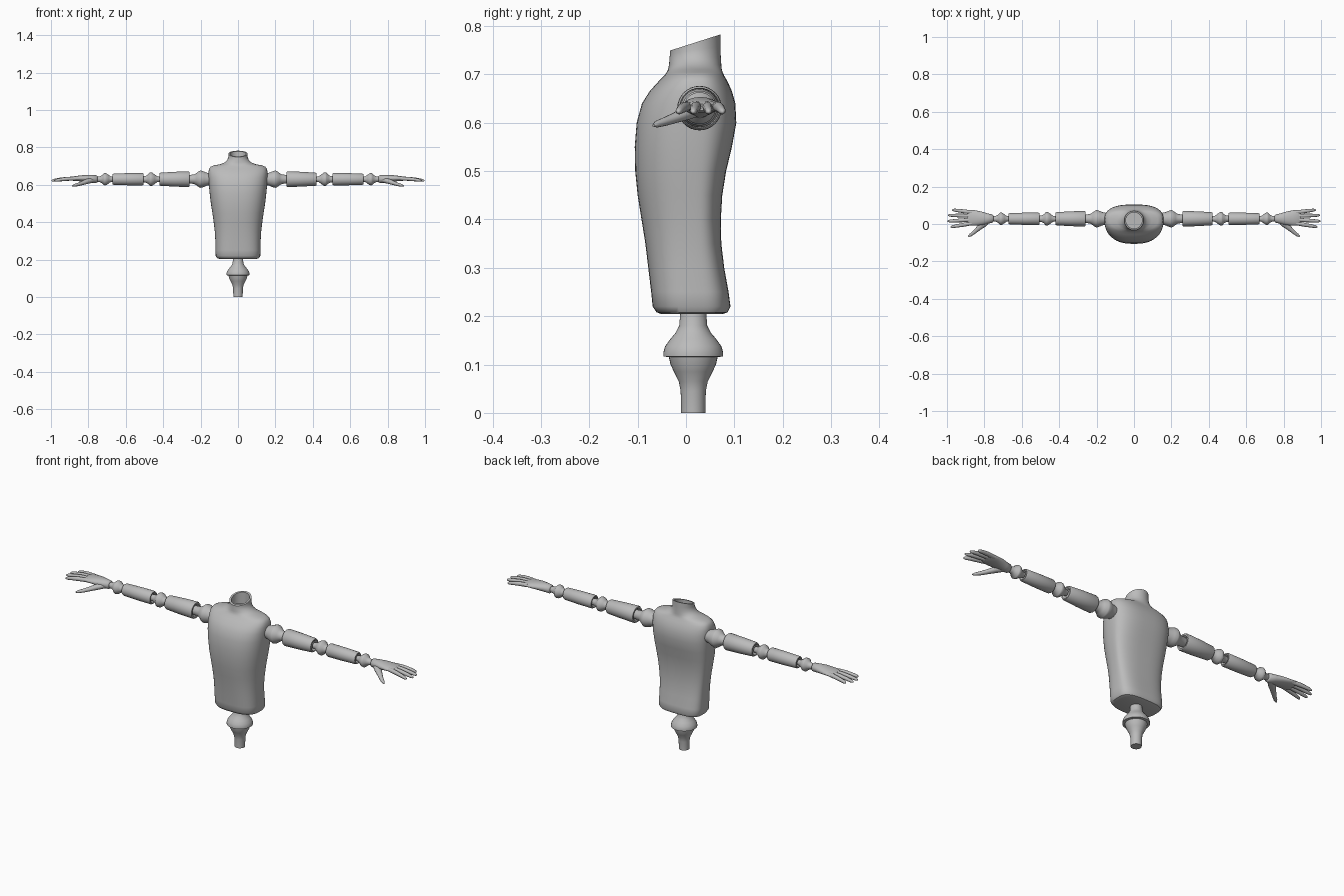
import bpy
import bmesh
import math
from mathutils import Vector

default_cube = bpy.data.objects.get("Cube")
if default_cube:
    bpy.data.objects.remove(default_cube, do_unlink=True)

ARM_Y, ARM_Z = 0.028, 0.63

grey = bpy.data.materials.new("plain grey")
grey.use_nodes = True
grey.diffuse_color = (0.5, 0.5, 0.5, 1)
shader = grey.node_tree.nodes["Principled BSDF"]
shader.inputs["Base Color"].default_value = grey.diffuse_color
shader.inputs["Roughness"].default_value = 0.6


def skin(name, rings, sharp=40):
    """Bridge a list of closed point rings, cap both ends, shade smoothly."""
    bm = bmesh.new()
    loops = [[bm.verts.new(p) for p in ring] for ring in rings]
    count = len(loops[0])
    for low, high in zip(loops, loops[1:]):
        for i in range(count):
            j = (i + 1) % count
            bm.faces.new((low[i], low[j], high[j], high[i]))
    bm.faces.new(loops[0])
    bm.faces.new(loops[-1])
    bmesh.ops.recalc_face_normals(bm, faces=bm.faces)
    mesh = bpy.data.meshes.new(name)
    bm.to_mesh(mesh)
    bm.free()
    mesh.polygons.foreach_set("use_smooth", [True] * len(mesh.polygons))
    mesh.set_sharp_from_angle(angle=math.radians(sharp))
    mesh.materials.append(grey)
    obj = bpy.data.objects.new(name, mesh)
    bpy.context.collection.objects.link(obj)
    return obj


def circle(count):
    return [(math.cos(a), math.sin(a))
            for a in (2 * math.pi * i / count for i in range(count))]


def turned(name, profile, centre, axis, side=1, count=32):
    """Lathe a (position, radius) profile along the x or z axis."""
    rings = []
    for pos, radius in profile:
        if axis == "x":
            ring = [(side * pos, centre[0] + radius * c, centre[1] + radius * s)
                    for c, s in circle(count)]
        else:
            ring = [(centre[0] + radius * c, centre[1] + radius * s, pos)
                    for c, s in circle(count)]
        rings.append(ring)
    return skin(name, rings)


def sweep(name, path, side, count=16):
    """Oval rings (x, y, z, half width, half thickness) along a path."""
    points = [Vector(p[:3]) for p in path]
    rings = []
    for i, (point, spec) in enumerate(zip(points, path)):
        tangent = points[min(i + 1, len(points) - 1)] - points[max(i - 1, 0)]
        across = Vector((0, 0, 1)).cross(tangent).normalized()
        up = tangent.cross(across).normalized()
        ring = []
        for c, s in circle(count):
            p = point + across * c * spec[3] + up * s * spec[4]
            ring.append((side * p.x, p.y, p.z))
        rings.append(ring)
    return skin(name, rings, sharp=60)


def oval(z, half_width, front, back, power, tilt=0):
    """Rounded body section, flatter at the back than at the front."""
    middle = 0.02
    ring = []
    for c, s in circle(64):
        p = power + 0.5 * (power - 2) if s > 0 else power
        reach = back - middle if s > 0 else middle - front
        x = half_width * math.copysign(abs(c) ** (2 / p), c)
        y = middle + reach * math.copysign(abs(s) ** (2 / p), s)
        ring.append((x, y, z + tilt * (y - middle)))
    return ring


# Torso, shoulders and slanted hollow neck
body = [
    (0.204, 0.100, -0.050, 0.075, 2.8),
    (0.208, 0.112, -0.061, 0.086, 2.8),
    (0.220, 0.119, -0.069, 0.092, 2.8),
    (0.250, 0.120, -0.072, 0.088, 2.8),
    (0.300, 0.121, -0.078, 0.079, 2.7),
    (0.350, 0.124, -0.084, 0.073, 2.6),
    (0.400, 0.130, -0.092, 0.072, 2.5),
    (0.450, 0.137, -0.100, 0.075, 2.5),
    (0.500, 0.145, -0.105, 0.083, 2.5),
    (0.550, 0.151, -0.106, 0.095, 2.5),
    (0.600, 0.156, -0.102, 0.104, 2.5),
    (0.640, 0.158, -0.091, 0.102, 2.5),
    (0.665, 0.158, -0.075, 0.095, 2.5),
    (0.685, 0.155, -0.057, 0.086, 2.5),
    (0.697, 0.146, -0.045, 0.079, 2.4),
    (0.704, 0.128, -0.040, 0.076, 2.3),
    (0.710, 0.095, -0.037, 0.074, 2.1),
    (0.720, 0.071, -0.035, 0.073, 2),
    (0.735, 0.056, -0.034, 0.072, 2),
    (0.750, 0.052, -0.033, 0.071, 2, 0.15),
    (0.766, 0.052, -0.033, 0.071, 2, 0.32),
]
neck_hollow = [
    (0.766, 0.043, -0.024, 0.062, 2, 0.32),
    (0.720, 0.043, -0.024, 0.062, 2),
]
skin("torso", [oval(*section) for section in body + neck_hollow])

# Waist joint: flared post under a domed collar
turned("waist_post", [
    (0.0, 0.025), (0.045, 0.026), (0.065, 0.030), (0.085, 0.040),
    (0.1, 0.047), (0.118, 0.051)], (0, 0.015), "z")
turned("waist_collar", [
    (0.115, 0.050), (0.117, 0.062), (0.125, 0.062), (0.138, 0.058),
    (0.152, 0.048), (0.165, 0.037), (0.18, 0.029), (0.215, 0.026)],
    (0, 0.015), "z")


def joint(name, x, size, side):
    """Double-cone ball joint with a narrow peg at each end."""
    shape = [(-1.3, 0.4), (-0.9, 0.45), (-0.55, 0.7), (-0.2, 0.96),
             (0.1, 1), (0.2, 0.96), (0.5, 0.65), (0.85, 0.48), (1.4, 0.42)]
    profile = [(x + size * a, size * r) for a, r in shape]
    turned(name, profile, (ARM_Y, ARM_Z), "x", side)


def limb(name, start, end, r_start, r_end, side):
    """Tapered limb with rounded rims and a recess at each end."""
    rim, depth = 0.006, 0.012
    mid = (start + end) / 2
    profile = [
        (start + depth, r_start * 0.5), (start, r_start * 0.75),
        (start, r_start - rim / 2), (start + rim, r_start),
        (mid, (r_start + r_end) / 2 + 0.001),
        (end - rim, r_end), (end, r_end - rim / 2),
        (end, r_end * 0.75), (end - depth, r_end * 0.5)]
    turned(name, profile, (ARM_Y, ARM_Z), "x", side)


# Arms and hands, repeated on both sides
for side, label in ((1, "left"), (-1, "right")):
    turned(label + "_shoulder_joint", [
        (0.135, 0.030), (0.165, 0.034), (0.182, 0.041), (0.198, 0.046),
        (0.206, 0.045), (0.222, 0.033), (0.235, 0.025), (0.28, 0.021)],
        (ARM_Y, ARM_Z), "x", side)
    limb(label + "_upper_arm", 0.26, 0.42, 0.042, 0.035, side)
    joint(label + "_elbow_joint", 0.465, 0.036, side)
    limb(label + "_forearm", 0.505, 0.67, 0.033, 0.030, side)
    joint(label + "_wrist_joint", 0.71, 0.033, side)

    # Palm broadens and flattens towards the knuckles
    sweep(label + "_palm", [
        (0.752, 0.029, 0.630, 0.016, 0.016),
        (0.757, 0.029, 0.630, 0.022, 0.021),
        (0.785, 0.029, 0.632, 0.028, 0.021),
        (0.815, 0.030, 0.634, 0.036, 0.019),
        (0.850, 0.032, 0.634, 0.041, 0.015),
        (0.880, 0.034, 0.633, 0.042, 0.012),
        (0.892, 0.034, 0.632, 0.036, 0.007)], side, 24)

    # Fingers fan out from the knuckles: base y, tip x, tip y
    fingers = {"index": (0.004, 0.980, -0.016), "middle": (0.023, 0.998, 0.015),
               "ring": (0.043, 0.995, 0.047), "little": (0.062, 0.972, 0.076)}
    for finger, (base_y, tip_x, tip_y) in fingers.items():
        base = Vector((0.865, base_y, 0.634))
        tip = Vector((tip_x, tip_y, 0.622))
        path = []
        for t, r in ((0, 0.010), (0.4, 0.0105), (0.7, 0.009),
                     (0.9, 0.0075), (0.97, 0.005), (1, 0.002)):
            p = base.lerp(tip, t)
            path.append((p.x, p.y, p.z + 0.012 * t * (1 - t), r, r))
        sweep(label + "_" + finger + "_finger", path, side, 12)

    # Thumb points forward and down
    sweep(label + "_thumb", [
        (0.775, 0.022, 0.626, 0.014, 0.014),
        (0.805, 0.000, 0.619, 0.018, 0.014),
        (0.830, -0.022, 0.610, 0.013, 0.011),
        (0.855, -0.044, 0.602, 0.010, 0.009),
        (0.875, -0.060, 0.597, 0.008, 0.007),
        (0.886, -0.067, 0.594, 0.003, 0.003)], side, 12)
